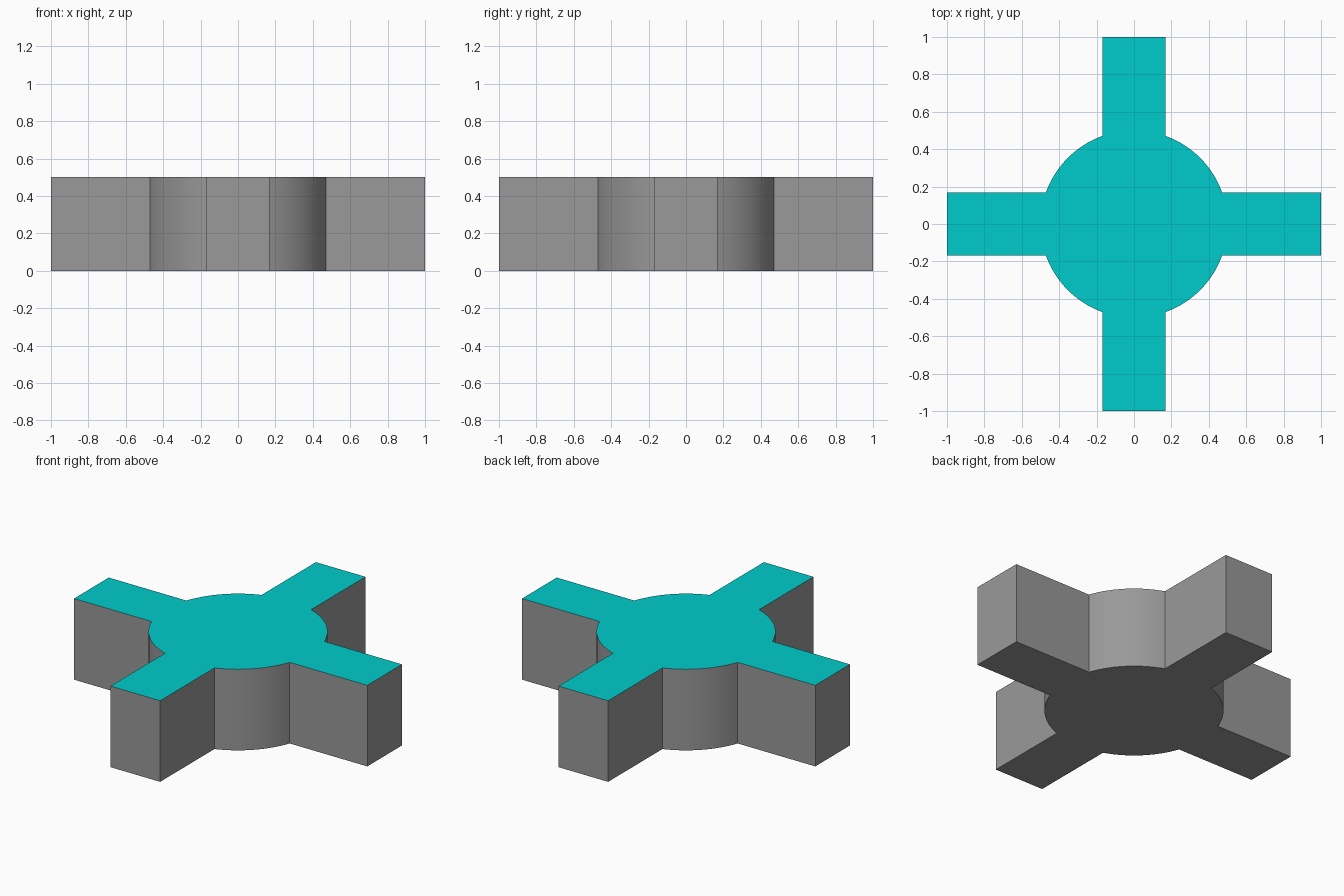
import bpy, bmesh
from math import asin, cos, sin, pi

if "Cube" in bpy.data.objects:
    bpy.data.objects.remove(bpy.data.objects["Cube"])

HEIGHT, REACH, HALF_WIDTH, RADIUS = 0.5, 1.0, 0.169, 0.5
ARC_STEPS = 16

# Outline: one arm plus the hub arc after it, repeated four times
start = asin(HALF_WIDTH / RADIUS)
sweep = pi / 2 - 2 * start
quarter = [(REACH, -HALF_WIDTH), (REACH, HALF_WIDTH)]
for i in range(ARC_STEPS + 1):
    a = start + sweep * i / ARC_STEPS
    quarter.append((RADIUS * cos(a), RADIUS * sin(a)))

outline = []
for k in range(4):
    c, s = round(cos(k * pi / 2)), round(sin(k * pi / 2))
    outline += [(x * c - y * s, x * s + y * c) for x, y in quarter]

# Solid: extrude the outline upwards, top face gets the teal slot
bm = bmesh.new()
base = bm.faces.new([bm.verts.new((x, y, 0)) for x, y in outline])
extruded = bmesh.ops.extrude_face_region(bm, geom=[base], use_keep_orig=True)["geom"]
top_verts = [g for g in extruded if isinstance(g, bmesh.types.BMVert)]
bmesh.ops.translate(bm, verts=top_verts, vec=(0, 0, HEIGHT))
bmesh.ops.recalc_face_normals(bm, faces=bm.faces)
for f in bm.faces:
    f.material_index = 1 if f.normal.z > 0.9 else 0

mesh = bpy.data.meshes.new("cross_hub")
bm.to_mesh(mesh)
bm.free()

# Dark grey body, teal top
for name, color in (("dark_grey_body", (0.32, 0.32, 0.32, 1)),
                    ("teal_top", (0.0, 0.6, 0.6, 1))):
    mat = bpy.data.materials.new(name)
    mat.diffuse_color = color
    mat.use_nodes = True
    mat.node_tree.nodes["Principled BSDF"].inputs["Base Color"].default_value = mat.diffuse_color
    mesh.materials.append(mat)

hub = bpy.data.objects.new("cross_hub", mesh)
bpy.context.collection.objects.link(hub)
bpy.context.view_layer.objects.active = hub
hub.select_set(True)
bpy.ops.object.shade_smooth_by_angle(angle=pi / 6)
